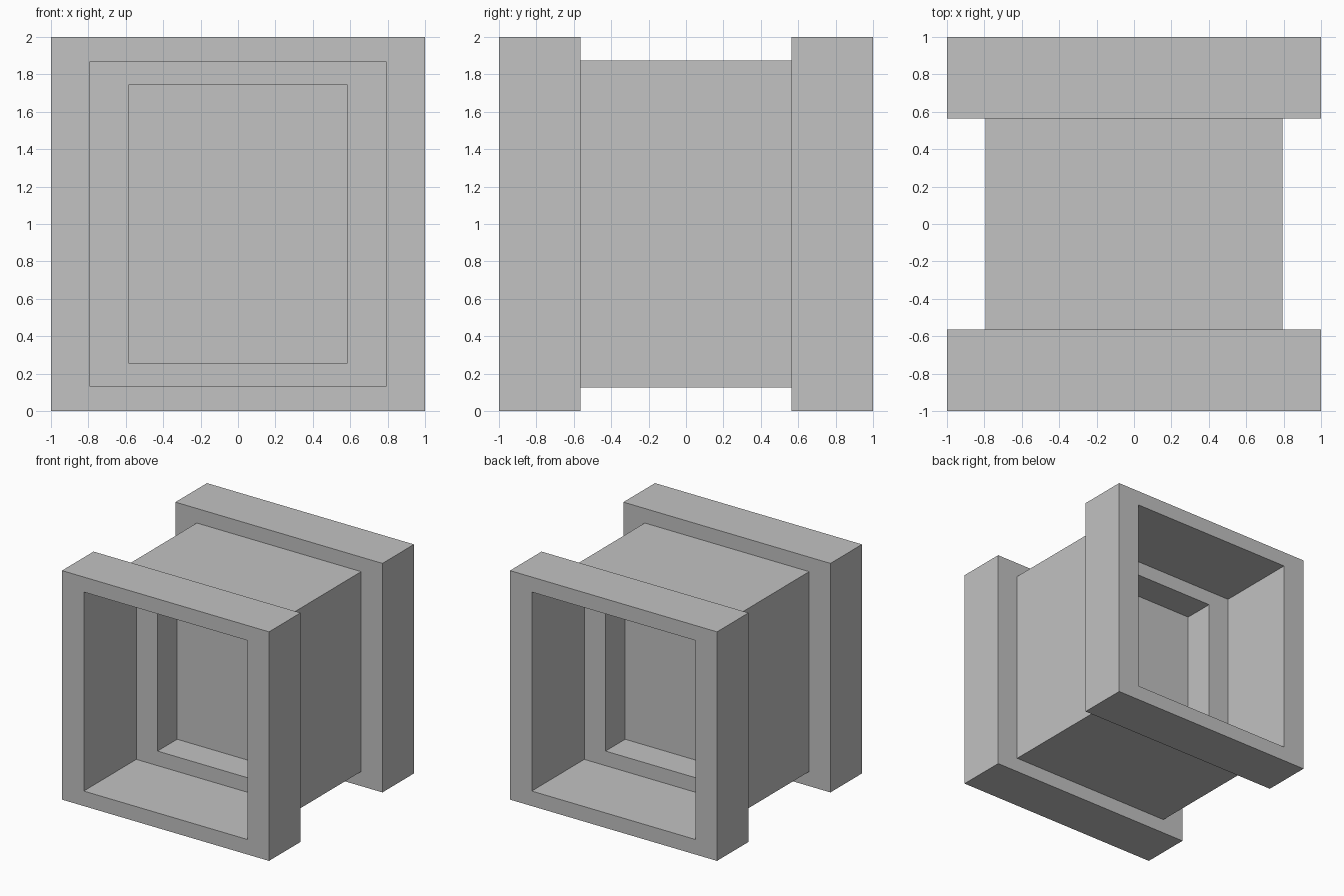
import bpy
import bmesh

cube = bpy.data.objects.get("Cube")
if cube:
    bpy.data.objects.remove(cube, do_unlink=True)

# One plain grey for every part
GREY = (0.54, 0.54, 0.54, 1.0)
grey = bpy.data.materials.new("plain_grey")
grey.use_nodes = True
grey.diffuse_color = GREY
grey.node_tree.nodes["Principled BSDF"].inputs["Base Color"].default_value = GREY

MID_Z = 1.0
CORNERS = ((-1, -1), (1, -1), (1, 1), (-1, 1))


def rectangular_ring(name, profile):
    """Sweep a closed profile of (half width, half height, y) around a rectangle."""
    bm = bmesh.new()
    loops = [[bm.verts.new((sx * w, y, MID_Z + sz * h)) for sx, sz in CORNERS]
             for w, h, y in profile]
    for a, b in zip(loops, loops[1:] + loops[:1]):
        for i in range(4):
            j = (i + 1) % 4
            bm.faces.new((a[i], a[j], b[j], b[i]))
    return finish(name, bm)


def finish(name, bm):
    bmesh.ops.recalc_face_normals(bm, faces=bm.faces)
    mesh = bpy.data.meshes.new(name)
    bm.to_mesh(mesh)
    bm.free()
    mesh.materials.append(grey)
    obj = bpy.data.objects.new(name, mesh)
    bpy.context.collection.objects.link(obj)
    return obj


# Shared sizes as (half width, half height)
outer = (1.0, 1.0)
body = (0.794, 0.873)
recess = (0.79, 0.869)
window = (0.585, 0.742)
frame_y, step_y = 0.565, 0.275

# Wide frames at the two ends
for name, side in (("front_frame", -1), ("back_frame", 1)):
    rectangular_ring(name, [(*recess, side), (*outer, side),
                            (*outer, side * frame_y), (*recess, side * frame_y)])

# Middle sleeve with thin walls and an inner stepped rim
rectangular_ring("middle_sleeve", [
    (*body, -frame_y), (*recess, -frame_y), (*recess, -step_y), (*window, -step_y),
    (*window, step_y), (*recess, step_y), (*recess, frame_y), (*body, frame_y)])

# Thin panel closing the middle
bm = bmesh.new()
bmesh.ops.create_cube(bm, size=2)
for v in bm.verts:
    v.co = (v.co.x * window[0], v.co.y * 0.004, MID_Z + v.co.z * window[1])
finish("middle_panel", bm)
